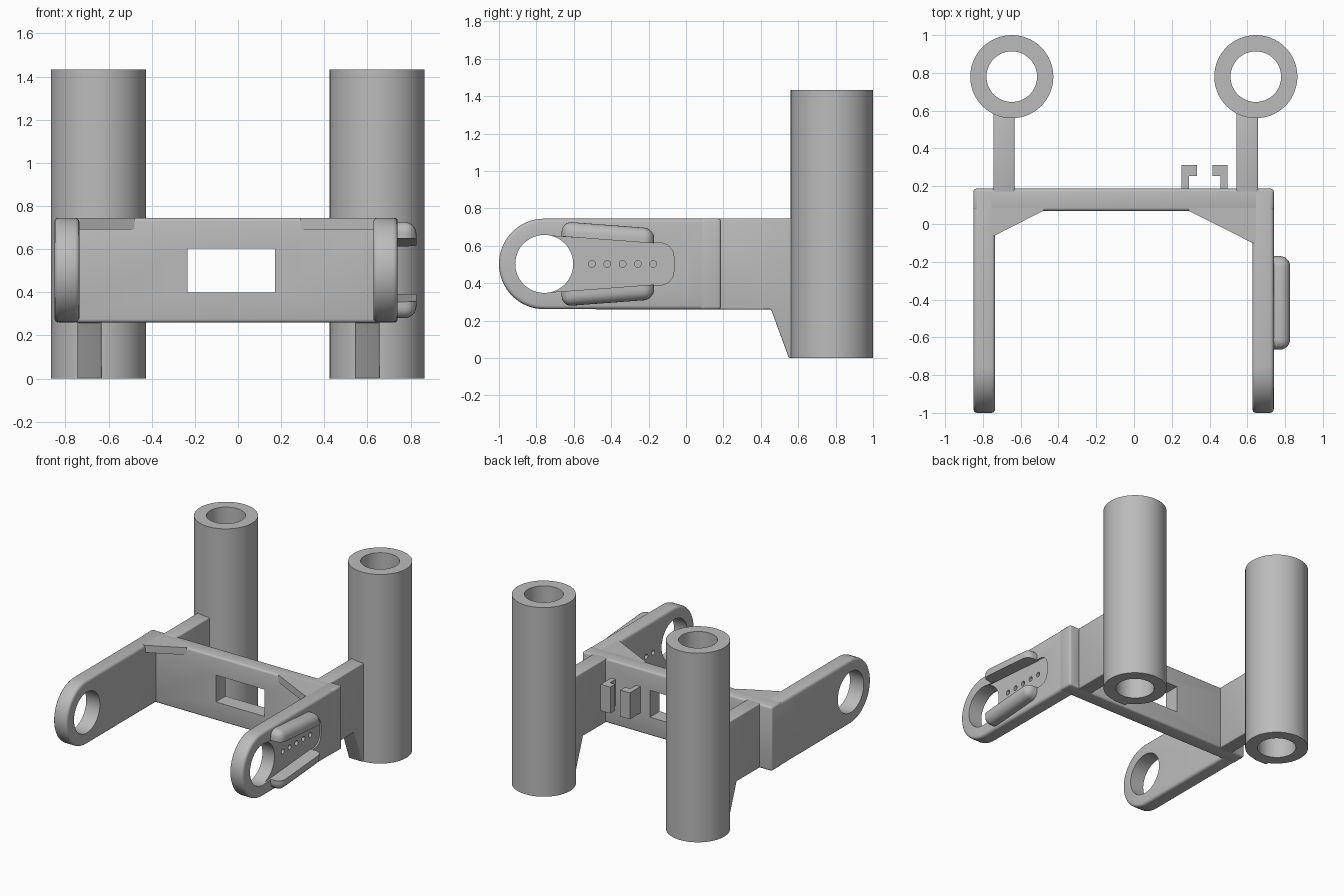
import bpy, bmesh
from math import sin, cos, pi
from mathutils import Vector

if "Cube" in bpy.data.objects:
    bpy.data.objects.remove(bpy.data.objects["Cube"])

grey = bpy.data.materials.new("plain_grey")
grey.use_nodes = True
colour = (0.5, 0.5, 0.5, 1)
grey.diffuse_color = colour
grey.node_tree.nodes["Principled BSDF"].inputs["Base Color"].default_value = colour


def activate(ob):
    bpy.ops.object.select_all(action='DESELECT')
    ob.select_set(True)
    bpy.context.view_layer.objects.active = ob


def prism(name, outline, axis, lo, hi, bevel=0.0):
    """Extrude a 2D outline from lo to hi along an axis."""
    place = {'x': lambda a, b, t: (t, a, b), 'z': lambda a, b, t: (a, b, t)}[axis]
    bm = bmesh.new()
    base = bm.faces.new([bm.verts.new(place(a, b, lo)) for a, b in outline])
    grown = bmesh.ops.extrude_face_region(bm, geom=[base])["geom"]
    shift = Vector(place(0, 0, hi - lo))
    bmesh.ops.translate(bm, vec=shift, verts=[v for v in grown if isinstance(v, bmesh.types.BMVert)])
    bmesh.ops.recalc_face_normals(bm, faces=bm.faces)
    mesh = bpy.data.meshes.new(name)
    bm.to_mesh(mesh)
    bm.free()
    mesh.materials.append(grey)
    ob = bpy.data.objects.new(name, mesh)
    bpy.context.collection.objects.link(ob)
    if bevel:
        mod = ob.modifiers.new("rounding", 'BEVEL')
        mod.width, mod.segments, mod.limit_method = bevel, 3, 'ANGLE'
        activate(ob)
        bpy.ops.object.modifier_apply(modifier=mod.name)
    return ob


def rect(a0, a1, b0, b1):
    return [(a0, b0), (a1, b0), (a1, b1), (a0, b1)]


def arc(a, b, r, start=0, end=2 * pi, n=48, closed=True):
    count = n if closed else n + 1
    return [(a + r * cos(start + (end - start) * i / n),
             b + r * sin(start + (end - start) * i / n)) for i in range(count)]


def cut(ob, cutter):
    mod = ob.modifiers.new("cut", 'BOOLEAN')
    mod.operation, mod.solver, mod.object = 'DIFFERENCE', 'EXACT', cutter
    activate(ob)
    bpy.ops.object.modifier_apply(modifier=mod.name)
    bpy.data.objects.remove(cutter)


def smooth(ob):
    activate(ob)
    bpy.ops.object.shade_smooth_by_angle(angle=0.6)


LOW, HIGH, MID = 0.26, 0.745, 0.503
LEFT, RIGHT = -0.85, 0.74
BACK = 0.187

# Side arms with a rounded, bored front end
side = [(BACK, LOW), (BACK, HIGH)] + arc(-0.758, MID, 0.242, pi / 2, 3 * pi / 2, 32, False)
arms = {}
for name, x0, x1 in (("right_side_arm", LEFT, -0.735), ("left_side_arm", 0.627, RIGHT)):
    arm = prism(name, side, 'x', x0, x1, 0.02)
    cut(arm, prism("bore_cutter", arc(-0.758, MID, 0.155), 'x', x0 - 0.1, x1 + 0.1))
    arms[name] = arm

# Shallow slot and row of pin holes between the rails
slotted = arms["left_side_arm"]
slot = [(-0.76, 0.655)] + [(-0.76, 0.35)] + arc(-0.14, 0.465, 0.075, -pi / 2, 0, 8, False) \
    + arc(-0.14, 0.54, 0.075, 0, pi / 2, 8, False)
cut(slotted, prism("slot_cutter", slot, 'x', RIGHT - 0.012, RIGHT + 0.1))
for i in range(5):
    cut(slotted, prism("pin_cutter", arc(-0.503 + 0.082 * i, MID, 0.018, n=16), 'x', 0.5, 0.9))
for arm in arms.values():
    smooth(arm)

# Crossbeam with a rectangular window
beam = prism("crossbeam", rect(LEFT, RIGHT, 0.07, BACK), 'z', LOW, HIGH, 0.015)
cut(beam, prism("window_cutter", rect(-0.235, 0.172, -0.1, 0.4), 'z', 0.40, 0.603))
smooth(beam)

# Thin corner gussets at the top
prism("right_gusset", [(-0.76, -0.06), (-0.735, -0.06), (-0.48, 0.07), (-0.48, 0.1), (-0.76, 0.1)],
      'z', 0.69, HIGH)
prism("left_gusset", [(0.65, -0.1), (0.627, -0.1), (0.29, 0.07), (0.29, 0.1), (0.65, 0.1)],
      'z', 0.69, HIGH)

# Rear links with a foot that drops to the base, and upright tubes
link = [(0.15, LOW), (0.455, LOW), (0.55, 0.0), (0.6, 0.0), (0.6, HIGH), (0.15, HIGH)]
for label, x0, x1, cx in (("right", -0.745, -0.632, -0.647), ("left", 0.542, 0.657, 0.645)):
    smooth(prism(label + "_rear_link", link, 'x', x0, x1, 0.008))
    tube = prism(label + "_upright_tube", arc(cx, 0.78, 0.22, n=64), 'z', 0, 1.432)
    cut(tube, prism("tube_cutter", arc(cx, 0.78, 0.134, n=64), 'z', -0.1, 1.6))
    smooth(tube)

# Pair of facing hooks behind the beam
for label, outer, neck, tip in (("right", 0.252, 0.29, 0.333), ("left", 0.496, 0.459, 0.416)):
    prism(label + "_hook", [(outer, 0.17), (outer, 0.312), (tip, 0.312), (tip, 0.253),
                            (neck, 0.253), (neck, 0.17)], 'z', 0.41, 0.61)

# Rounded rails above and below the slot
for label, sign in (("upper", 1), ("lower", -1)):
    outline = [(-0.665, MID + sign * 0.147), (-0.17, MID + sign * 0.11),
               (-0.17, MID + sign * 0.19), (-0.665, MID + sign * 0.227)]
    rail = prism(label + "_rail", outline, 'x', RIGHT - 0.02, 0.827)
    bm = bmesh.new()
    bm.from_mesh(rail.data)
    inner = lambda v: abs(v.co.z - MID) < 0.15
    chosen = [e for e in bm.edges
              if not all(inner(v) and v.co.z for v in e.verts)
              and (all(v.co.x > 0.8 for v in e.verts)
                   or (abs(e.verts[0].co.x - e.verts[1].co.x) > 0.05
                       and abs(e.verts[0].co.z - MID) > 0.18))]
    bmesh.ops.bevel(bm, geom=chosen, offset=0.055, offset_type='OFFSET', segments=6,
                    profile=0.5, affect='EDGES', clamp_overlap=True)
    bm.to_mesh(rail.data)
    bm.free()
    smooth(rail)
